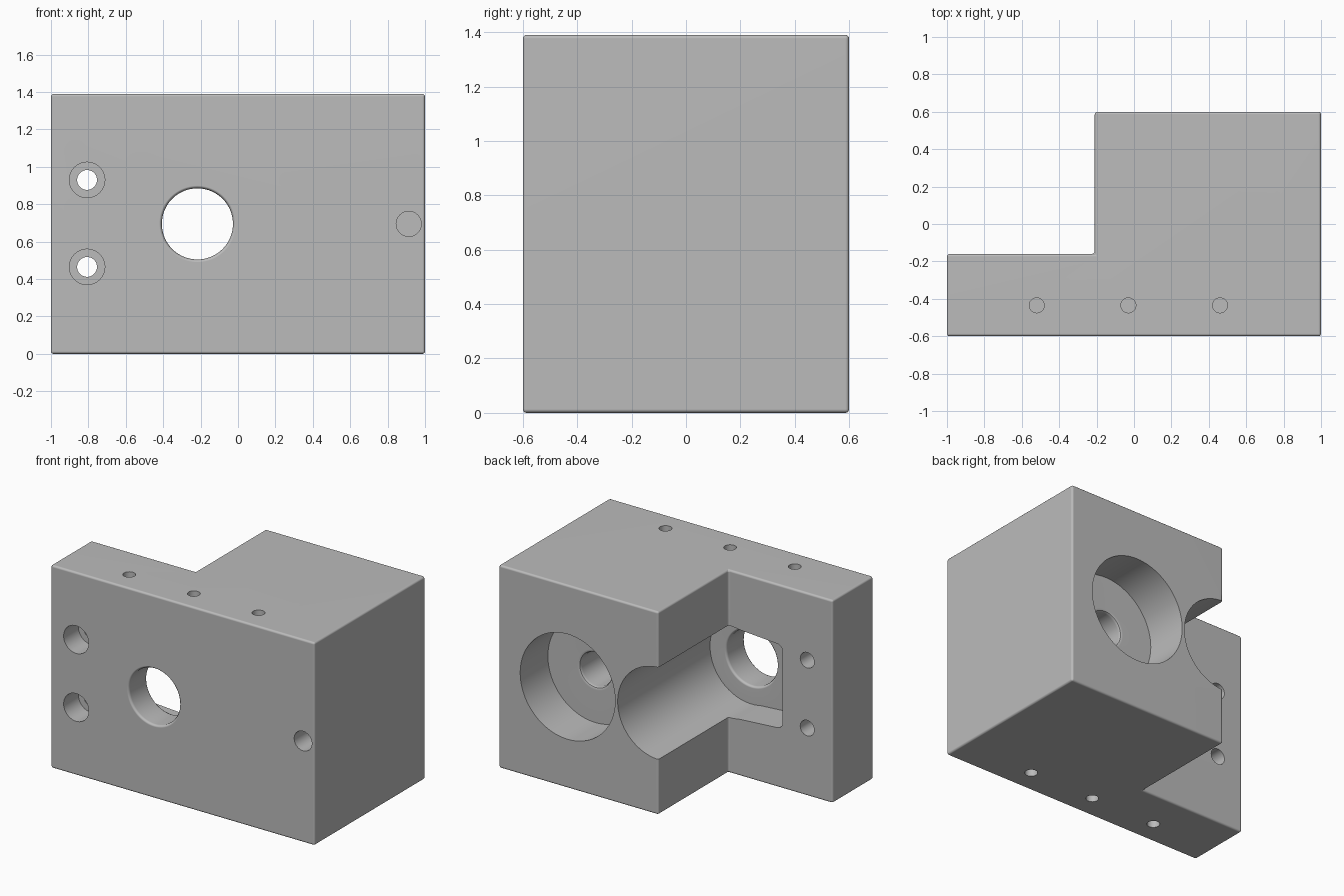
import bpy
import bmesh
from math import cos, sin, tau
from mathutils import Matrix, Vector

if "Cube" in bpy.data.objects:
    bpy.data.objects.remove(bpy.data.objects["Cube"], do_unlink=True)

HEIGHT = 1.39
MID = HEIGHT / 2


def to_object(bm, name):
    bmesh.ops.recalc_face_normals(bm, faces=bm.faces)
    mesh = bpy.data.meshes.new(name)
    bm.to_mesh(mesh)
    bm.free()
    obj = bpy.data.objects.new(name, mesh)
    bpy.context.collection.objects.link(obj)
    return obj


def prism(points, direction):
    """Extrude a closed outline along a direction."""
    bm = bmesh.new()
    face = bm.faces.new([bm.verts.new(p) for p in points])
    grown = bmesh.ops.extrude_face_region(bm, geom=[face])["geom"]
    verts = [g for g in grown if isinstance(g, bmesh.types.BMVert)]
    bmesh.ops.translate(bm, verts=verts, vec=direction)
    return bm


def lathe(name, origin, axis, profile, sides=64):
    """Revolve (depth, radius) pairs around an axis."""
    bm = bmesh.new()
    rings = [[bm.verts.new((r * cos(tau * i / sides), r * sin(tau * i / sides), d))
              for i in range(sides)] for d, r in profile]
    for a, b in zip(rings, rings[1:]):
        for i in range(sides):
            j = (i + 1) % sides
            bm.faces.new((a[i], a[j], b[j], b[i]))
    bm.faces.new(rings[0])
    bm.faces.new(rings[-1])
    turn = Vector(axis).to_track_quat('Z', 'Y').to_matrix().to_4x4()
    bm.transform(Matrix.Translation(origin) @ turn)
    return to_object(bm, name)


# L-shaped block with softened edges
outline = [(-1, -.6, 0), (1, -.6, 0), (1, .6, 0),
           (-.21, .6, 0), (-.21, -.16, 0), (-1, -.16, 0)]
bm = prism(outline, (0, 0, HEIGHT))
bmesh.ops.bevel(bm, geom=bm.edges[:], offset=.014, segments=3,
                profile=.5, affect='EDGES')
block = to_object(bm, "mounting_block")

cutters = []
FRONT, BACK = (0, 1, 0), (0, -1, 0)

# Main bore: rounded front opening widening into the rear bore
cutters.append(lathe("main_bore_cutter", (-.217, -.6, MID), FRONT, [
    (-.05, .205), (0, .205), (.005, .196), (.016, .19), (.184, .19),
    (.195, .196), (.2, .205), (.2, .315), (1.3, .315)], 96))

# Side bore from the back with a smaller rounded hole in its floor
cutters.append(lathe("side_bore_cutter", (.477, .6, MID), BACK, [
    (-.05, .36), (.3, .36), (.3, .136), (.306, .122), (.32, .115), (.7, .115)], 96))

# Clearance pocket in the thin flange, with rounded far corners
pocket = [(-.2, -.4, MID - .313), (-.62, -.4, MID - .285),
          (-.62, -.4, MID + .285), (-.2, -.4, MID + .313)]
bm = prism(pocket, (0, .4, 0))
corners = [e for e in bm.edges if all(v.co.x < -.6 for v in e.verts)
           and abs(e.verts[0].co.y - e.verts[1].co.y) > .1]
bmesh.ops.bevel(bm, geom=corners, offset=.04, segments=5,
                profile=.5, affect='EDGES')
cutters.append(to_object(bm, "pocket_cutter"))

# Counterbored screw holes through the flange
for z in (.465, .93):
    cutters.append(lathe("screw_hole_cutter", (-.807, -.6, z), FRONT, [
        (-.05, .095), (.16, .095), (.16, .053), (.6, .053)], 48))

# Blind hole on the front
cutters.append(lathe("front_hole_cutter", (.913, -.6, MID), FRONT,
                     [(-.05, .067), (.3, .067)], 48))

# Rows of blind holes on the top and bottom
for x in (-.52, -.03, .46):
    for z, axis in ((0, (0, 0, 1)), (HEIGHT, (0, 0, -1))):
        cutters.append(lathe("row_hole_cutter", (x, -.435, z), axis,
                             [(-.05, .04), (.25, .04)], 32))

# Carve the block and bake the result
for cutter in cutters:
    cut = block.modifiers.new(cutter.name, 'BOOLEAN')
    cut.operation = 'DIFFERENCE'
    cut.solver = 'EXACT'
    cut.object = cutter
    cutter.hide_render = True
bpy.context.view_layer.update()
graph = bpy.context.evaluated_depsgraph_get()
carved = bpy.data.meshes.new_from_object(block.evaluated_get(graph))
block.modifiers.clear()
block.data = carved
for cutter in cutters:
    bpy.data.objects.remove(cutter, do_unlink=True)

# Plain grey metal
grey = bpy.data.materials.new("grey_metal")
grey.use_nodes = True
colour = (.5, .5, .5, 1)
grey.diffuse_color = colour
grey.node_tree.nodes["Principled BSDF"].inputs["Base Color"].default_value = colour
carved.materials.clear()
carved.materials.append(grey)
for poly in carved.polygons:
    poly.material_index = 0

# Smooth bores and rounded edges, flat faces kept flat
bpy.ops.object.select_all(action='DESELECT')
block.select_set(True)
bpy.context.view_layer.objects.active = block
bpy.ops.object.shade_smooth_by_angle(angle=.62)
weighted = block.modifiers.new("flat_faces", 'WEIGHTED_NORMAL')
weighted.keep_sharp = True
